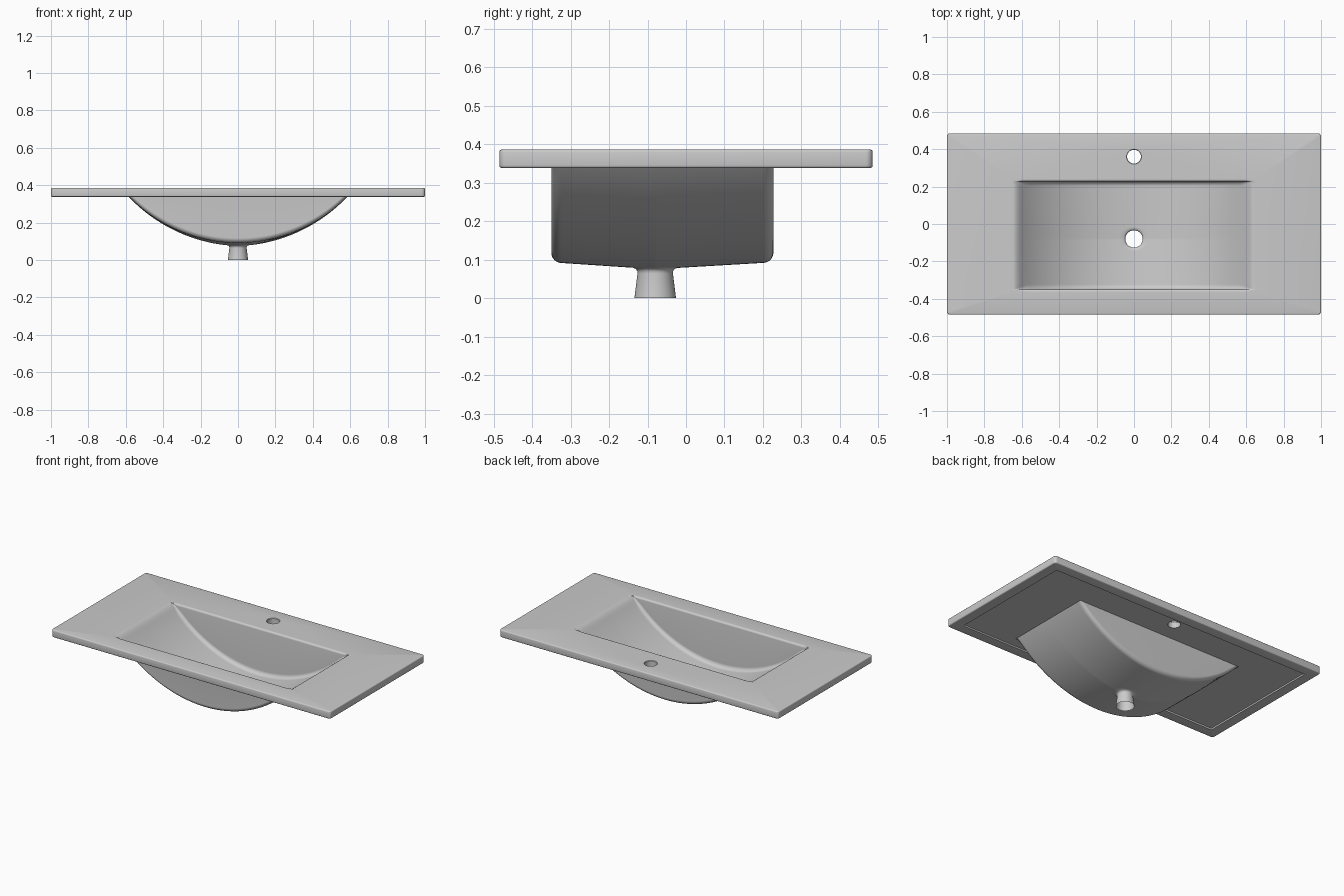
import bpy, bmesh
from math import sin, cos, pi, atan2, sqrt

if "Cube" in bpy.data.objects:
    bpy.data.objects.remove(bpy.data.objects["Cube"])

TOP, BOT = 0.386, 0.338            # slab faces
Y0, Y1 = -0.35, 0.227              # basin front and back walls
XE, YD = 0.645, -0.08              # basin half length, drain position
LIP = 0.012                        # rounded rim of the basin


def add_loop(bm, pts):
    return [bm.verts.new(p) for p in pts]


def bridge(bm, a, b):
    n = len(a)
    for i in range(n):
        bm.faces.new((a[i], a[(i + 1) % n], b[(i + 1) % n], b[i]))


def skin(bm, loops):
    for a, b in zip(loops, loops[1:]):
        bridge(bm, a, b)


def fill(bm, *loops):
    edges = []
    for l in loops:
        for i in range(len(l)):
            pair = (l[i], l[(i + 1) % len(l)])
            edges.append(bm.edges.get(pair) or bm.edges.new(pair))
    bmesh.ops.triangle_fill(bm, edges=edges, use_beauty=True, normal=(0, 0, 1))


def finish(bm, name, angle=35):
    bmesh.ops.remove_doubles(bm, verts=bm.verts[:], dist=1e-5)
    bmesh.ops.recalc_face_normals(bm, faces=bm.faces[:])
    me = bpy.data.meshes.new(name)
    bm.to_mesh(me)
    bm.free()
    ob = bpy.data.objects.new(name, me)
    bpy.context.collection.objects.link(ob)
    bpy.ops.object.select_all(action='DESELECT')
    ob.select_set(True)
    bpy.context.view_layer.objects.active = ob
    bpy.ops.object.shade_smooth_by_angle(angle=angle * pi / 180)
    return ob


def circle(cy, r, z, n=48):
    return [(r * cos(2 * pi * i / n), cy + r * sin(2 * pi * i / n), z) for i in range(n)]


def rect(x, ya, yb, z):
    return [(-x, ya, z), (x, ya, z), (x, yb, z), (-x, yb, z)]


def round_rect(inset, z, hx=1.0, hy=0.485, rad=0.018, n=5):
    r = max(rad - inset, 0.004)
    pts = []
    for k, (sx, sy) in enumerate(((1, 1), (-1, 1), (-1, -1), (1, -1))):
        for i in range(n + 1):
            a = (k + i / n) * pi / 2
            pts.append((sx * (hx - inset - r) + r * cos(a),
                        sy * (hy - inset - r) + r * sin(a), z))
    return pts


# Countertop slab: rounded edges, shallow recess below, basin and tap openings
bm = bmesh.new()
prof = [(0.007, TOP), (0.003, TOP - 0.001), (0.001, TOP - 0.003), (0, TOP - 0.007),
        (0, BOT + 0.007), (0.001, BOT + 0.003), (0.003, BOT + 0.001), (0.007, BOT),
        (0.067, BOT), (0.067, BOT + 0.01)]
loops = [add_loop(bm, round_rect(i, z)) for i, z in prof]
skin(bm, loops)
tap = [add_loop(bm, circle(0.36, r, z, 32)) for r, z in
       ((0.040, TOP), (0.037, TOP - 0.003), (0.037, BOT + 0.01))]
skin(bm, tap)
fill(bm, loops[0], tap[0], add_loop(bm, rect(XE, Y0 - LIP, Y1 + LIP, TOP)))
fill(bm, loops[-1], tap[-1], add_loop(bm, rect(0.595, Y0 - 0.001, Y1 + 0.001, BOT + 0.01)))
finish(bm, "countertop")


# Basin: curved trough dipping to the drain, with upright front and back walls
def depth(x):
    R, base, k = 0.816, 0.093, 0.025
    a = TOP - base - (R - sqrt(R * R - x * x))
    h = max(k - abs(a), 0) / k
    return max(a, 0) + h * h * k / 4 if abs(x) < XE - 1e-6 else 0.0


def floor_z(x, y):
    d = depth(x)
    w = (y - Y0) / (YD - Y0) if y < YD else (Y1 - y) / (Y1 - YD)
    z = TOP - d - 0.018 * w * (1 - abs(x) / XE)
    r = min(0.025, d * 0.4)
    gap = max(min(y - Y0, Y1 - y), 0)
    if gap < r:
        z += r - sqrt(max(r * r - (r - gap) ** 2, 0))
    return z


NX, NY = 72, 32
per = []                            # (x, y, outward y direction)
per += [(-XE + 2 * XE * i / NX, Y0, -1) for i in range(NX + 1)]
per += [(XE, Y0 + (Y1 - Y0) * i / NY, 0) for i in range(1, NY)]
per += [(XE - 2 * XE * i / NX, Y1, 1) for i in range(NX + 1)]
per += [(-XE, Y1 - (Y1 - Y0) * i / NY, 0) for i in range(1, NY)]

bm = bmesh.new()
loops = []


def drain_ring(r, z=None):
    pts = []
    for x, y, _ in per:
        a = atan2(y - YD, x)
        cx, cy = r * cos(a), YD + r * sin(a)
        pts.append((cx, cy, floor_z(cx, cy) if z is None else z))
    return pts


# Drain outlet below the basin, slightly flared
for r, z in ((0.054, 0), (0.046, 0.064), (0.0465, 0.070), (0.050, 0.0755)):
    loops.append(add_loop(bm, drain_ring(r, z)))
start = drain_ring(0.058)
RINGS = 40
for k in range(RINGS + 1):
    t = sin(k / RINGS * pi / 2)
    pts = []
    for (cx, cy, _), (px, py, _) in zip(start, per):
        x, y = cx + (px - cx) * t, cy + (py - cy) * t
        pts.append((x, y, floor_z(x, y)))
    loops.append(add_loop(bm, pts))
for k in range(6):
    a = k / 5 * pi / 2
    pts = []
    for x, y, s in per:
        r = min(LIP, depth(x) * 0.4)
        pts.append((x, y + s * r * (1 - cos(a)), TOP - r * (1 - sin(a))))
    loops.append(add_loop(bm, pts))
loops.append(add_loop(bm, [(x, y + s * LIP, TOP) for x, y, s in per]))
skin(bm, loops)
finish(bm, "basin_with_drain", 50)
